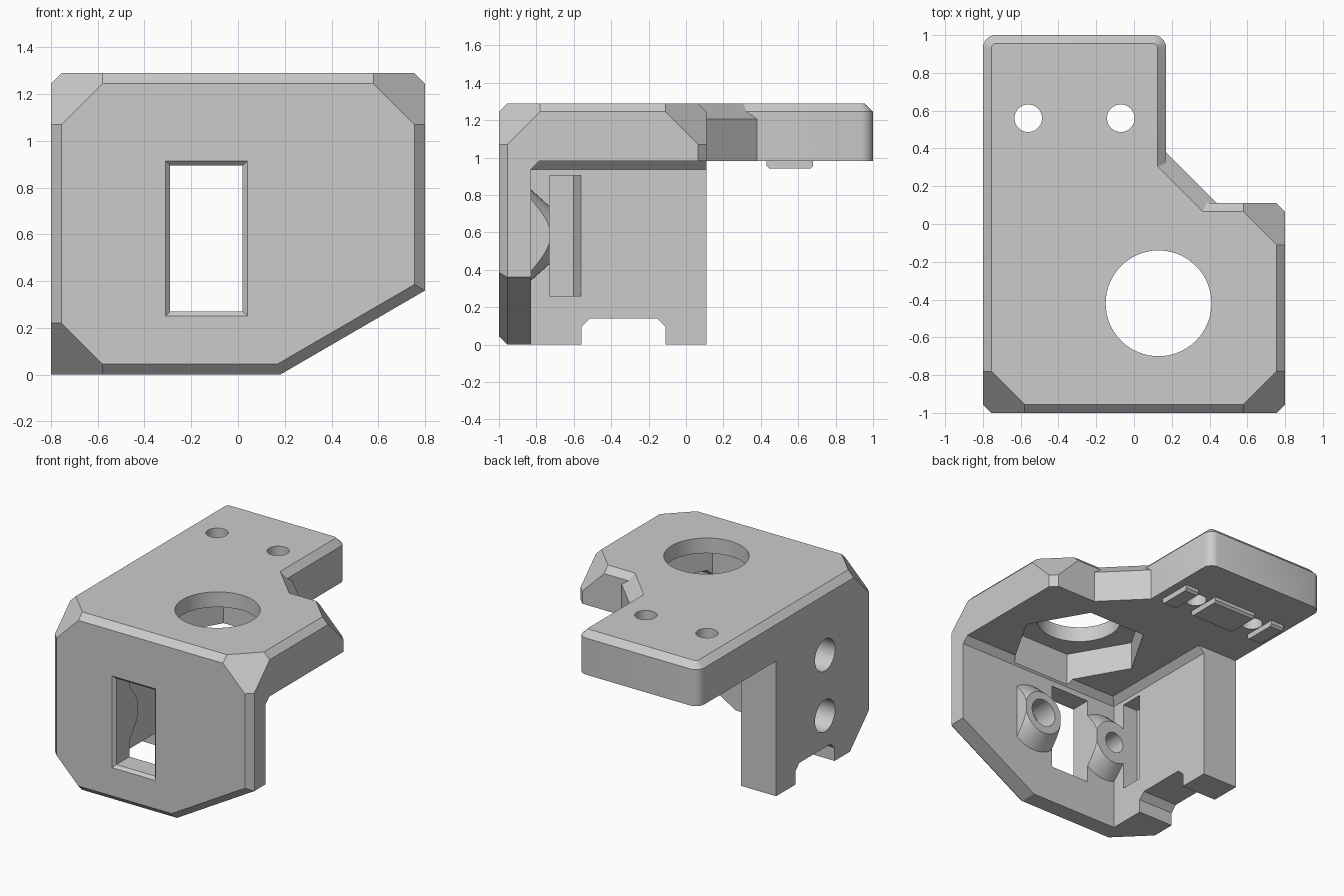
import bpy, bmesh
from math import radians, cos, sin, pi
from mathutils import Vector, Matrix

if "Cube" in bpy.data.objects:
    bpy.data.objects.remove(bpy.data.objects["Cube"])

grey = bpy.data.materials.new("light grey plastic")
grey.use_nodes = True
grey.diffuse_color = (0.6, 0.6, 0.6, 1)
grey.node_tree.nodes["Principled BSDF"].inputs["Base Color"].default_value = grey.diffuse_color


def finish(bm, name):
    bmesh.ops.remove_doubles(bm, verts=bm.verts, dist=1e-5)
    bmesh.ops.recalc_face_normals(bm, faces=bm.faces)
    mesh = bpy.data.meshes.new(name)
    bm.to_mesh(mesh)
    bm.free()
    mesh.materials.append(grey)
    ob = bpy.data.objects.new(name, mesh)
    bpy.context.collection.objects.link(ob)
    return ob


def slice_off(bm, planes):
    # keep the side where normal . point <= d
    for normal, d in planes:
        n = Vector(normal)
        bmesh.ops.bisect_plane(bm, geom=bm.verts[:] + bm.edges[:] + bm.faces[:], dist=1e-6,
                               plane_co=n * d / n.length_squared, plane_no=n.normalized(),
                               clear_outer=True)
        bmesh.ops.holes_fill(bm, edges=[e for e in bm.edges if e.is_boundary], sides=0)


def block(name, lo, hi, planes=()):
    bm = bmesh.new()
    lo, hi = Vector(lo), Vector(hi)
    bmesh.ops.create_cube(bm, size=1, matrix=Matrix.Translation((lo + hi) / 2)
                          @ Matrix.Diagonal((*(hi - lo), 1)))
    slice_off(bm, planes)
    return finish(bm, name)


def cone(name, centre, r1, r2, depth, axis="Z", sides=48, turn=0, planes=()):
    bm = bmesh.new()
    rot = {"X": Matrix.Rotation(pi / 2, 4, "Y"), "Y": Matrix.Rotation(-pi / 2, 4, "X"),
           "Z": Matrix.Rotation(turn, 4, "Z")}[axis]
    bmesh.ops.create_cone(bm, cap_ends=True, segments=sides, radius1=r1, radius2=r2, depth=depth,
                          matrix=Matrix.Translation(centre) @ rot)
    slice_off(bm, planes)
    return finish(bm, name)


def combine(target, tool, operation):
    mod = target.modifiers.new(operation, "BOOLEAN")
    mod.operation, mod.solver, mod.object = operation, "EXACT", tool
    bpy.context.view_layer.objects.active = target
    bpy.ops.object.modifier_apply(modifier=mod.name)
    bpy.data.objects.remove(tool)


H, C, K = 1.29, 0.045, 0.265    # height, edge chamfer, corner cut

# Main block with chamfered edges, cut corners and a slanted lower edge
sl = Vector((0.36, 0, -0.62)).normalized()
sd = sl.dot(Vector((0.18, 0, 0)))
main_planes = [
    ((-1, 0, 1), 0.8 + H - C), ((1, 0, 1), 0.8 + H - C),
    ((0, -1, 1), 1 + H - C), ((0, 1, 1), 0.11 + H - C),
    ((-1, -1, 0), 1.8 - C), ((1, -1, 0), 1.8 - C), ((1, 1, 0), 0.91 - C),
    ((0, -1, -1), 1 - C), (sl, sd), (sl + Vector((0, -1, 0)), sd + 1 - C),
    ((-1, -1, 1), 1.8 + H - K), ((1, -1, 1), 1.8 + H - K),
    ((1, 1, 1), 0.91 + H - K), ((-1, -1, -1), 1.8 - K)]
bracket = block("bracket_body", (-0.8, -1, 0), (0.8, 0.11, H), main_planes)

# Rear arm with rounded vertical corners
arm_planes = [((-1, 0, 1), 0.8 + H - C), ((1, 0, 1), 0.17 + H - C), ((0, 1, 1), 1 + H - C)]
R = 0.07
for cx, start in ((0.17 - R, 0), (-0.8 + R, 90)):
    for i in range(1, 6):
        a = radians(start + i * 15)
        n = Vector((cos(a), sin(a), 0))
        d = n.dot(Vector((cx, 1 - R, 0))) + R
        arm_planes += [(n, d), (n + Vector((0, 0, 1)), d + H - C)]
combine(bracket, block("arm", (-0.8, -0.3, 0.98), (0.17, 1, H), arm_planes), "UNION")

# Diagonal web between arm and main block
web = block("web", (-0.1, -0.1, 0.98), (0.6, 0.6, H),
            [((1, 1, 0), 0.55), ((1, 1, 2 ** 0.5), 0.43 + H * 2 ** 0.5),
             ((0, 1, 0), 0.38), ((1, 0, 0), 0.44)])
combine(bracket, web, "UNION")

# Hollow interior, leaving front plate, side wall and top plate
hollow = block("hollow", (-0.52, -0.83, -0.5), (1.5, 1.5, 0.98),
               [((-1, 0, 1), 1.5 - C), ((0, -1, 1), 1.81 - C)])
combine(bracket, hollow, "DIFFERENCE")

# Screw bosses behind the front plate
for x, r in ((0.18, 0.1), (-0.44, 0.075)):
    boss = cone("boss", (x, -0.805, 0.585), 0.29, 0.155, 0.15, "Y",
                planes=[((1, 0, 0), x + 0.15), ((-1, 0, 0), 0.15 - x)])
    combine(bracket, boss, "UNION")
    combine(bracket, cone("boss_hole", (x, -0.8, 0.585), r, r, 0.2, "Y"), "DIFFERENCE")

# Stepped rib under the arm
for x0, x1 in ((-0.74, -0.635), (-0.485, -0.145), (0.005, 0.11)):
    rib = block("rib", (x0, 0.43, 0.94), (x1, 0.68, 1.0),
                [((0, -1, -1), -0.43 - 0.94 - 0.015), ((0, 1, -1), 0.68 - 0.94 - 0.015)])
    combine(bracket, rib, "UNION")

cutters = [
    # front window and its flared rim
    block("window", (-0.29, -1.1, 0.27), (0.02, -0.78, 0.895)),
    block("window_rim", (-0.35, -1.02, 0.2), (0.1, -0.98, 0.96),
          [((1, 1, 0), -0.96), ((-1, 1, 0), -0.69), ((0, 1, 1), -0.085), ((0, 1, -1), -1.25)]),
    # large round opening with a hexagonal pocket below
    cone("bore", (0.13, -0.42, 1.2), 0.28, 0.28, 0.6, sides=64),
    cone("hex_pocket", (0.13, -0.42, 1.04), 0.46, 0.46, 0.28, sides=6, turn=pi / 2),
    # slot on the inside of the side wall
    block("slot", (-0.64, -0.73, 0.26), (-0.45, -0.56, 0.905), [((-1 / 3, 1, 0), -0.387)]),
    # notch in the lower edge of the side wall
    block("notch", (-1, -0.56, -0.2), (-0.3, -0.11, 0.14),
          [((0, 1, 1), -0.11 + 0.14 - C), ((0, -1, 1), 0.56 + 0.14 - C)]),
]
cutters += [cone("arm_hole", (x, 0.56, 1.1), 0.073, 0.073, 0.6) for x in (-0.56, -0.07)]
cutters += [cone("wall_hole", (-0.8, -0.45, z), 0.115, 0.115, 0.32, "X") for z in (0.37, 0.81)]
for c in cutters:
    combine(bracket, c, "DIFFERENCE")

bpy.ops.object.select_all(action="DESELECT")
bracket.select_set(True)
bpy.context.view_layer.objects.active = bracket
bpy.ops.object.shade_smooth_by_angle(angle=radians(20))
